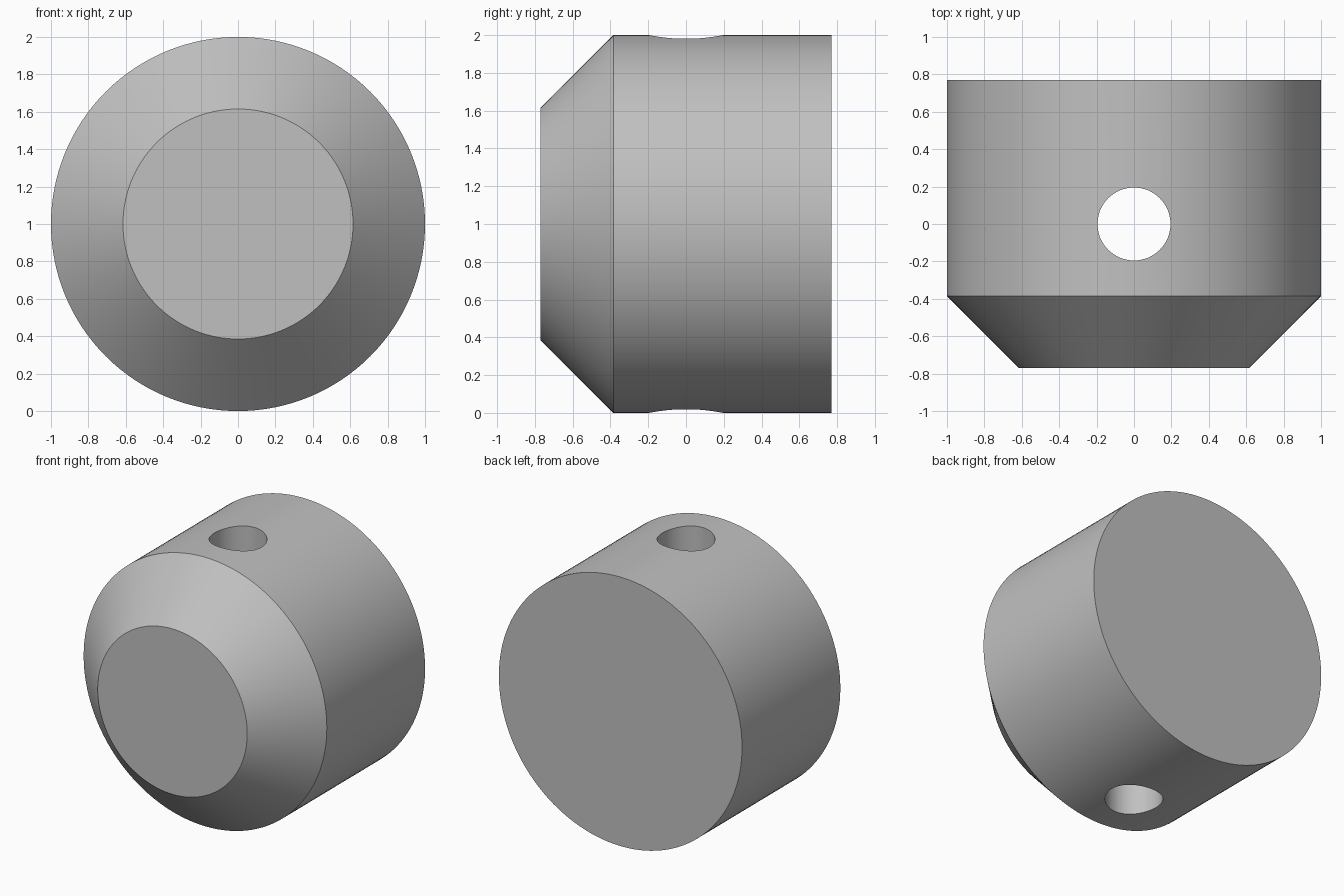
import bpy
import bmesh
import math
from mathutils import Matrix

default = bpy.data.objects.get("Cube")
if default:
    bpy.data.objects.remove(default, do_unlink=True)

SIDES = 128
RADIUS, FACE_RADIUS = 1.0, 0.615
HALF_LENGTH, CHAMFER_Y = 0.77, -0.385
HOLE_RADIUS = 0.195

# Plain grey material
grey = bpy.data.materials.new("grey")
grey.use_nodes = True
colour = (0.53, 0.53, 0.53, 1)
grey.diffuse_color = colour
grey.node_tree.nodes["Principled BSDF"].inputs["Base Color"].default_value = colour


def lathe(name, profile, sides, matrix):
    """Closed solid of revolution about local z from (radius, height) pairs."""
    bm = bmesh.new()
    rings = []
    for radius, height in profile:
        angles = [math.tau * i / sides for i in range(sides)]
        rings.append([bm.verts.new((radius * math.cos(a), radius * math.sin(a), height))
                      for a in angles])
    for low, high in zip(rings, rings[1:]):
        for i in range(sides):
            j = (i + 1) % sides
            bm.faces.new((low[i], low[j], high[j], high[i]))
    bm.faces.new(rings[0][::-1])
    bm.faces.new(rings[-1])
    bm.transform(matrix)
    bmesh.ops.recalc_face_normals(bm, faces=bm.faces)
    mesh = bpy.data.meshes.new(name)
    bm.to_mesh(mesh)
    bm.free()
    mesh.materials.append(grey)
    obj = bpy.data.objects.new(name, mesh)
    bpy.context.collection.objects.link(obj)
    return obj


# Chamfered round body lying along y, chamfer toward the front
lay_down = Matrix.Translation((0, 0, RADIUS)) @ Matrix.Rotation(-math.pi / 2, 4, "X")
body = lathe("chamfered_body",
             [(FACE_RADIUS, -HALF_LENGTH), (RADIUS, CHAMFER_Y), (RADIUS, HALF_LENGTH)],
             SIDES, lay_down)

# Vertical cross hole right through the body
cutter = lathe("hole_cutter", [(HOLE_RADIUS, -0.5), (HOLE_RADIUS, 2.5)],
               64, Matrix.Identity(4))
cutter.hide_render = True
hole = body.modifiers.new("cross_hole", "BOOLEAN")
hole.operation = "DIFFERENCE"
hole.solver = "EXACT"
hole.object = cutter

bpy.ops.object.select_all(action="DESELECT")
body.select_set(True)
bpy.context.view_layer.objects.active = body
bpy.ops.object.modifier_apply(modifier=hole.name)
bpy.data.objects.remove(cutter, do_unlink=True)

# Smooth round surfaces, crisp edges
bpy.ops.object.shade_smooth_by_angle(angle=math.radians(30))
